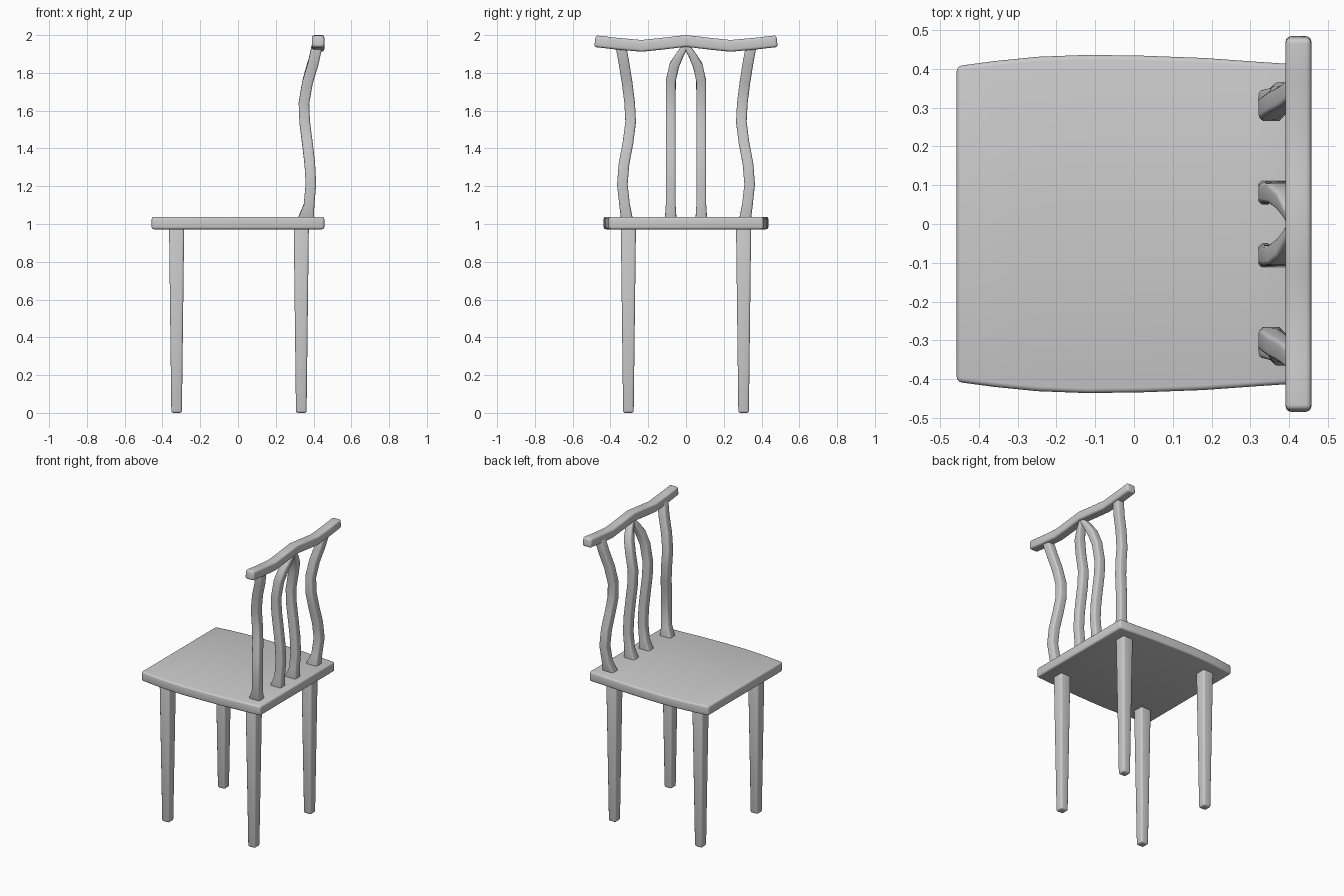
import bpy, bmesh
from mathutils import Vector

if "Cube" in bpy.data.objects:
    bpy.data.objects.remove(bpy.data.objects["Cube"])


def finish(name, bm, bevel, segments=3):
    """Turn a bmesh into a bevelled, smooth-shaded object."""
    bmesh.ops.recalc_face_normals(bm, faces=bm.faces)
    mesh = bpy.data.meshes.new(name)
    bm.to_mesh(mesh)
    bm.free()
    obj = bpy.data.objects.new(name, mesh)
    bpy.context.collection.objects.link(obj)
    mod = obj.modifiers.new("rounded_edges", 'BEVEL')
    mod.width = bevel
    mod.segments = segments
    mod.limit_method = 'ANGLE'
    mod.angle_limit = 0.9
    bpy.ops.object.select_all(action='DESELECT')
    obj.select_set(True)
    bpy.context.view_layer.objects.active = obj
    bpy.ops.object.modifier_apply(modifier=mod.name)
    bpy.ops.object.shade_smooth_by_angle(angle=0.7)
    return obj


def bar(name, points, sizes, bevel):
    """Sweep a rectangle (half depth in x, half width) along a path."""
    pts = [Vector(p) for p in points]
    bm = bmesh.new()
    rings = []
    for i, p in enumerate(pts):
        t = (pts[min(i + 1, len(pts) - 1)] - pts[max(i - 1, 0)]).normalized()
        a = Vector((1, 0, 0))
        a = (a - t * a.dot(t)).normalized()
        b = t.cross(a)
        d, w = sizes[i]
        rings.append([bm.verts.new(p + a * d * s + b * w * r)
                      for s, r in ((-1, -1), (1, -1), (1, 1), (-1, 1))])
    for r0, r1 in zip(rings, rings[1:]):
        for k in range(4):
            j = (k + 1) % 4
            bm.faces.new((r0[k], r0[j], r1[j], r1[k]))
    bm.faces.new(rings[0])
    bm.faces.new(rings[-1])
    return finish(name, bm, bevel)


# Seat: slab with gently bowed sides
side = [(-0.457, 0.407), (-0.36, 0.42), (-0.25, 0.431), (-0.12, 0.436),
        (0.02, 0.434), (0.18, 0.428), (0.32, 0.418), (0.457, 0.409)]
outline = side + [(x, -y) for x, y in reversed(side)]
bm = bmesh.new()
face = bm.faces.new([bm.verts.new((x, y, 0.972)) for x, y in outline])
up = bmesh.ops.extrude_face_region(bm, geom=[face])
for v in up['geom']:
    if isinstance(v, bmesh.types.BMVert):
        v.co.z = 1.038
finish("seat", bm, 0.012)

# Tapered legs
for end, x in (("front", -0.325), ("back", 0.335)):
    for label, s in (("left", -1), ("right", 1)):
        bar(f"{end}_leg_{label}",
            [(x, s * 0.305, 0), (x, s * 0.305, 0.985)],
            [(0.028, 0.028), (0.04, 0.04)], 0.011)

# Side posts (S-curved) and centre slats meeting in a pointed arch
post = [(0.36, 0.312, 1.02), (0.376, 0.325, 1.10), (0.386, 0.337, 1.21),
        (0.380, 0.328, 1.32), (0.367, 0.307, 1.43), (0.353, 0.293, 1.54),
        (0.349, 0.298, 1.64), (0.368, 0.312, 1.75), (0.398, 0.328, 1.85),
        (0.420, 0.346, 1.95)]
slat = [(0.36, 0.081, 1.02), (0.376, 0.081, 1.10), (0.386, 0.081, 1.21),
        (0.380, 0.081, 1.32), (0.367, 0.081, 1.43), (0.353, 0.081, 1.54),
        (0.349, 0.081, 1.64), (0.370, 0.080, 1.76), (0.393, 0.062, 1.84),
        (0.410, 0.030, 1.90), (0.420, 0.0, 1.945)]
for label, s in (("left", -1), ("right", 1)):
    for part, path, w in (("back_post", post, 0.028), ("back_slat", slat, 0.026)):
        sizes = [(0.044, 0.031)] + [(0.028, w)] * (len(path) - 1)
        if part == "back_slat":
            sizes[-2:] = [(0.025, 0.02), (0.022, 0.016)]
        bar(f"{part}_{label}", [(x, s * y, z) for x, y, z in path], sizes, 0.011)

# Wavy top rail
half = [(0.482, 1.968), (0.37, 1.955), (0.235, 1.943), (0.12, 1.955)]
wave = [(-y, z) for y, z in half] + [(0, 1.969)] + list(reversed(half))
bar("top_rail", [(0.424, y, z) for y, z in wave],
    [(0.033, 0.031)] * len(wave), 0.013)
